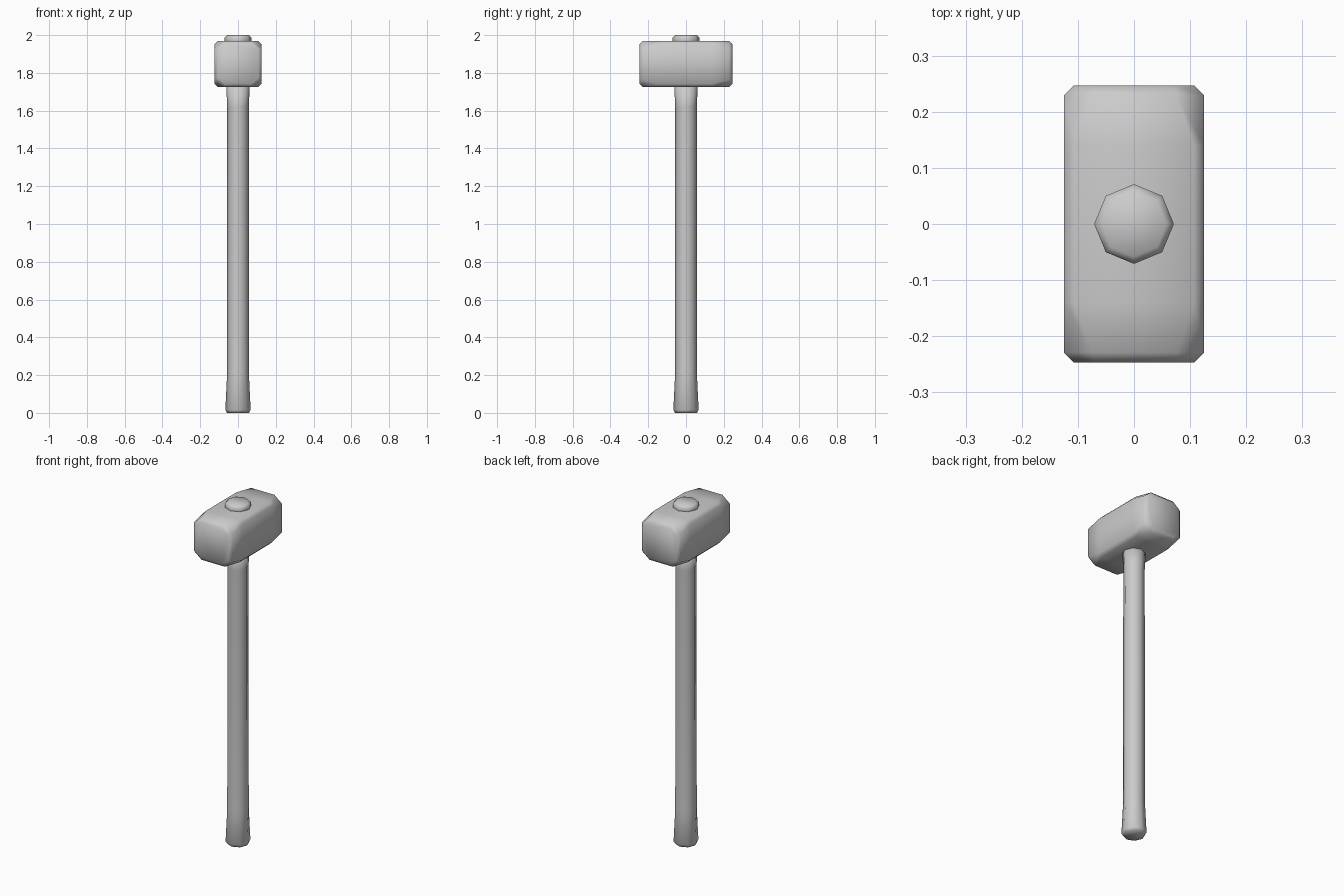
import bpy
import bmesh
from math import cos, sin, pi

cube = bpy.data.objects.get("Cube")
if cube:
    bpy.data.objects.remove(cube, do_unlink=True)

GREY = (0.6, 0.6, 0.6, 1.0)
mat = bpy.data.materials.new("plain grey")
mat.use_nodes = True
mat.diffuse_color = GREY
mat.node_tree.nodes["Principled BSDF"].inputs["Base Color"].default_value = GREY


def loft(name, rings):
    """Skin a list of equal-length point rings, cap both ends, smooth shade."""
    bm = bmesh.new()
    loops = [[bm.verts.new(p) for p in ring] for ring in rings]
    for a, b in zip(loops, loops[1:]):
        for i in range(len(a)):
            j = (i + 1) % len(a)
            bm.faces.new((a[i], a[j], b[j], b[i]))
    bm.faces.new(loops[0])
    bm.faces.new(loops[-1])
    bmesh.ops.recalc_face_normals(bm, faces=bm.faces)
    for f in bm.faces:
        f.smooth = True
    mesh = bpy.data.meshes.new(name)
    bm.to_mesh(mesh)
    bm.free()
    mesh.materials.append(mat)
    obj = bpy.data.objects.new(name, mesh)
    bpy.context.collection.objects.link(obj)
    return obj


def lathe_ring(radius, z, sides=8):
    return [(radius * cos(2 * pi * i / sides), radius * sin(2 * pi * i / sides), z)
            for i in range(sides)]


def block_ring(y, half_x, half_z, cut_x, cut_z, mid_z=1.847):
    """Chamfered rectangle across the head at depth y."""
    ix, iz = half_x - cut_x, half_z - cut_z
    outline = [(half_x, -iz), (half_x, iz), (ix, half_z), (-ix, half_z),
               (-half_x, iz), (-half_x, -iz), (-ix, -half_z), (ix, -half_z)]
    return [(x, y, mid_z + z) for x, z in outline]


# Head: thin chamfers along the middle, widening to cut corners at both ends
half = [(0.14, 0.125, 0.123, 0.018, 0.018),
        (0.229, 0.125, 0.123, 0.05, 0.04),
        (0.247, 0.107, 0.105, 0.037, 0.03)]
sections = [(-s[0], *s[1:]) for s in reversed(half)] + half
loft("hammer_head", [block_ring(*s) for s in sections])

# Handle: octagonal shaft with a flared grip end and a slight swell at the head
shaft = [(0.058, 0), (0.067, 0.015), (0.058, 0.2), (0.057, 1.62), (0.063, 1.74)]
loft("handle", [lathe_ring(r, z) for r, z in shaft])

# End of the handle standing proud of the head
cap = [(0.071, 1.95), (0.071, 1.987), (0.058, 2.0)]
loft("handle_top", [lathe_ring(r, z) for r, z in cap])
